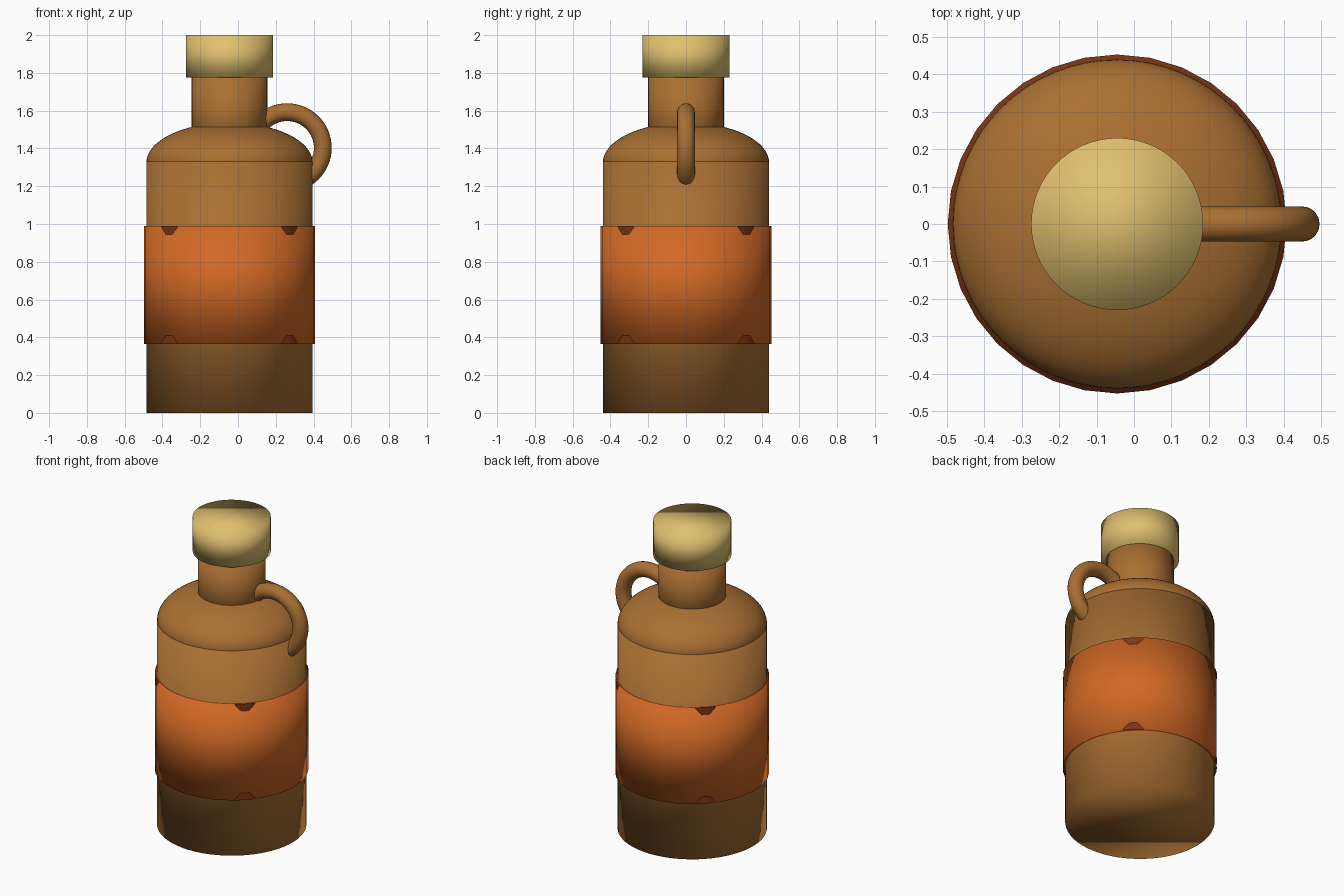
import bpy
import bmesh
from math import sin, cos, radians, pi
from mathutils import Matrix

default = bpy.data.objects.get("Cube")
if default:
    bpy.data.objects.remove(default, do_unlink=True)

AXIS_X = -0.045      # the vessel stands off centre to leave room for the handle
BODY_R, BAND_R = 0.44, 0.453
BAND_LOW, BAND_HIGH = 0.365, 0.99
BAND_SIDES = 32


def material(name, rgb):
    mat = bpy.data.materials.new(name)
    mat.use_nodes = True
    mat.diffuse_color = (*rgb, 1)
    mat.node_tree.nodes["Principled BSDF"].inputs["Base Color"].default_value = (*rgb, 1)
    return mat


brown = material("clay brown", (0.40, 0.16, 0.033))
orange = material("band orange", (0.64, 0.141, 0.019))
dark_red = material("dark red brown", (0.20, 0.035, 0.007))
cork = material("cork tan", (0.75, 0.53, 0.162))


def finish(name, bm, *mats):
    """Turn a bmesh into a smooth shaded object."""
    for face in bm.faces:
        face.smooth = True
    mesh = bpy.data.meshes.new(name)
    bm.to_mesh(mesh)
    bm.free()
    for mat in mats:
        mesh.materials.append(mat)
    obj = bpy.data.objects.new(name, mesh)
    bpy.context.collection.objects.link(obj)
    return obj


def cylinder(name, radius, low, high, sides, *mats):
    bm = bmesh.new()
    place = Matrix.Translation((AXIS_X, 0, (low + high) / 2))
    bmesh.ops.create_cone(bm, cap_ends=True, segments=sides, radius1=radius,
                          radius2=radius, depth=high - low, matrix=place)
    # end faces take the last material
    bm.normal_update()
    for face in bm.faces:
        if abs(face.normal.z) > 0.5:
            face.material_index = len(mats) - 1
    return finish(name, bm, *mats)


# Vessel
cylinder("body", BODY_R, 0, 1.33, 64, brown)
cylinder("neck", 0.2, 1.35, 1.82, 48, brown)
cylinder("stopper", 0.23, 1.775, 2.0, 64, cork)
cylinder("band", BAND_R, BAND_LOW, BAND_HIGH, BAND_SIDES, orange, dark_red)

# Rounded shoulder
bm = bmesh.new()
bmesh.ops.create_uvsphere(bm, u_segments=64, v_segments=32, radius=1,
                          matrix=Matrix.Translation((AXIS_X, 0, 1.325))
                          @ Matrix.Diagonal((BODY_R, BODY_R, 0.212, 1)))
finish("shoulder", bm, brown)

# Ring handle sunk into the shoulder
bpy.ops.mesh.primitive_torus_add(major_segments=64, minor_segments=20,
                                 major_radius=0.189, minor_radius=0.047,
                                 location=(0.26, 0, 1.403), rotation=(pi / 2, 0, 0))
handle = bpy.context.object
handle.name = "handle"
handle.data.materials.append(brown)
bpy.ops.object.shade_smooth()

# Dark notches along both edges of the band
half_step = 180 / BAND_SIDES
outline = [(-7.7, 0.006), (-3, 0.046), (0, 0.046), (3, 0.046), (7.7, 0.006)]
bm = bmesh.new()
for corner in (45, 135, 225, 315):
    for edge, inward in ((BAND_LOW, 1), (BAND_HIGH, -1)):
        columns = []
        for offset, depth in outline:
            # follow the flat sides of the band
            r = BAND_R * cos(radians(half_step)) / cos(radians(half_step - abs(offset)))
            r += 0.002
            a = radians(corner + offset)
            x, y = AXIS_X + r * cos(a), r * sin(a)
            columns.append([bm.verts.new((x, y, z)) for z in (edge, edge + inward * depth)])
        for (a0, a1), (b0, b1) in zip(columns, columns[1:]):
            quad = (a0, b0, b1, a1) if inward > 0 else (a0, a1, b1, b0)
            bm.faces.new(quad)
finish("band_notches", bm, dark_red)
